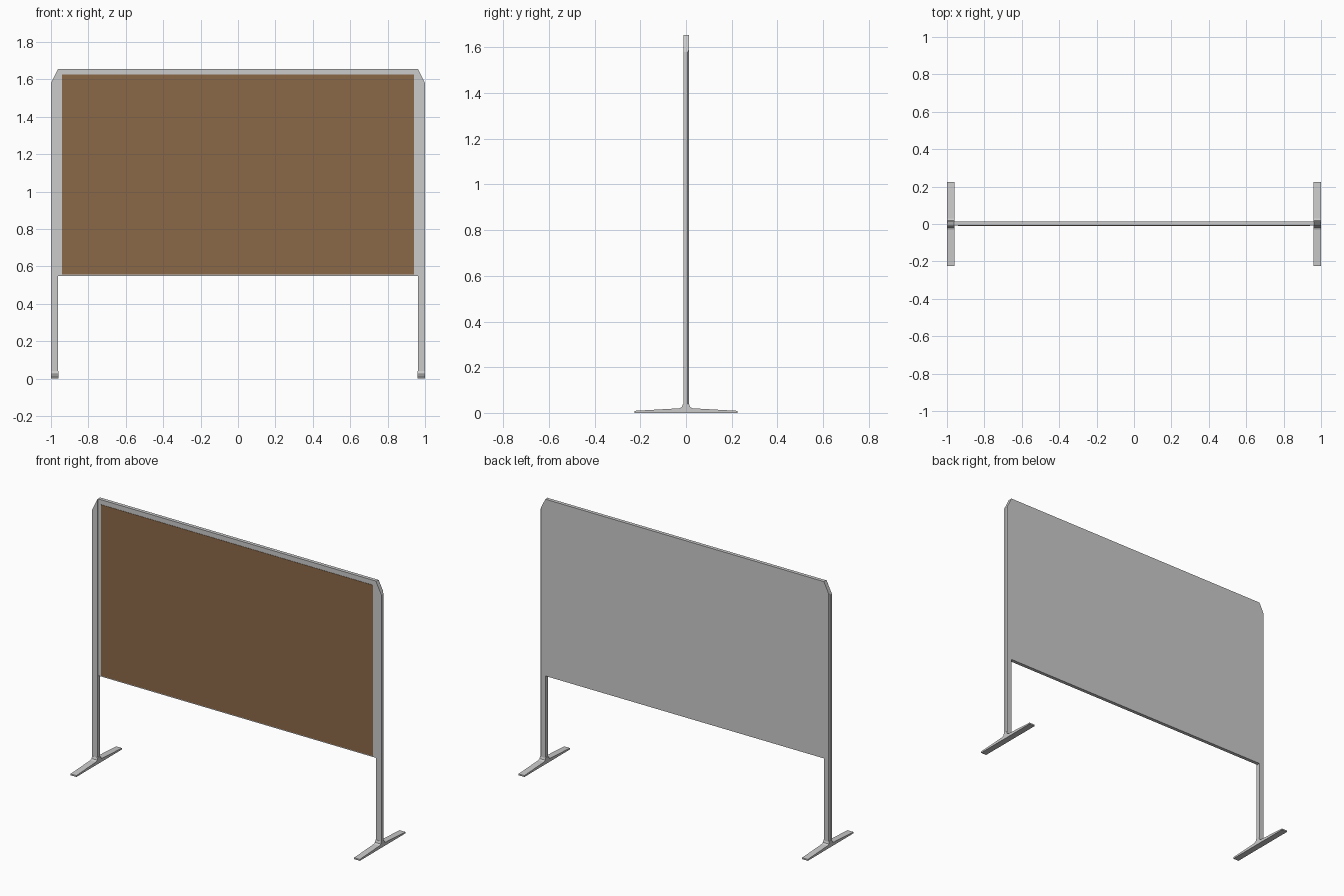
import bpy, bmesh
from mathutils import Vector

if "Cube" in bpy.data.objects:
    bpy.data.objects.remove(bpy.data.objects["Cube"])

FRONT, BACK = -0.012, 0.014   # depth of the frame in y


def extrude(name, pts, step):
    """Solid prism: closed outline pushed along the step vector."""
    bm = bmesh.new()
    face = bm.faces.new([bm.verts.new(p) for p in pts])
    new = bmesh.ops.extrude_face_region(bm, geom=[face])["geom"]
    bmesh.ops.translate(bm, vec=Vector(step),
                        verts=[v for v in new if isinstance(v, bmesh.types.BMVert)])
    bmesh.ops.recalc_face_normals(bm, faces=bm.faces)
    return finish(name, bm)


def finish(name, bm):
    me = bpy.data.meshes.new(name)
    bm.to_mesh(me)
    bm.free()
    ob = bpy.data.objects.new(name, me)
    bpy.context.collection.objects.link(ob)
    return ob


def box(name, x, y, z):
    pts = [(x[0], y[0], z[0]), (x[1], y[0], z[0]), (x[1], y[1], z[0]), (x[0], y[1], z[0])]
    return extrude(name, pts, (0, 0, z[1] - z[0]))


def mirror(ob):
    ob.modifiers.new("mirror", 'MIRROR').use_axis[0] = True


# posts: back outer edge chamfered, slanted top corner
section = [(0.963, FRONT), (1, FRONT), (1, 0.007), (0.994, BACK), (0.963, BACK)]
post = extrude("post", [(x, y, 0.015) for x, y in section], (0, 0, 1.64))
bm = bmesh.new()
bm.from_mesh(post.data)
cut = bmesh.ops.bisect_plane(bm, geom=bm.verts[:] + bm.edges[:] + bm.faces[:],
                             plane_co=(1, 0, 1.58), plane_no=(0.075, 0, 0.037),
                             clear_outer=True)["geom_cut"]
bmesh.ops.contextual_create(bm, geom=[e for e in cut if isinstance(e, bmesh.types.BMEdge)])
bmesh.ops.recalc_face_normals(bm, faces=bm.faces)
bm.to_mesh(post.data)
bm.free()
mirror(post)

# feet: tapered bar with a small fillet up to the post
half = [(0.225, 0), (0.225, 0.009), (0.03, 0.02), (0.018, 0.026), (0.013, 0.04)]
outline = half + [(-y, z) for y, z in reversed(half)]
foot = extrude("foot", [(0.96, y, z) for y, z in outline], (0.04, 0, 0))
mirror(foot)

# back panel with its front rim
box("panel", (-0.963, 0.963), (-0.008, BACK), (0.55, 1.655))

# cork pin surface
cork = box("cork_surface", (-0.94, 0.94), (-0.010, -0.004), (0.556, 1.625))
mat = bpy.data.materials.new("cork")
mat.diffuse_color = (0.26, 0.14, 0.065, 1)
mat.use_nodes = True
mat.node_tree.nodes["Principled BSDF"].inputs["Base Color"].default_value = mat.diffuse_color
cork.data.materials.append(mat)
